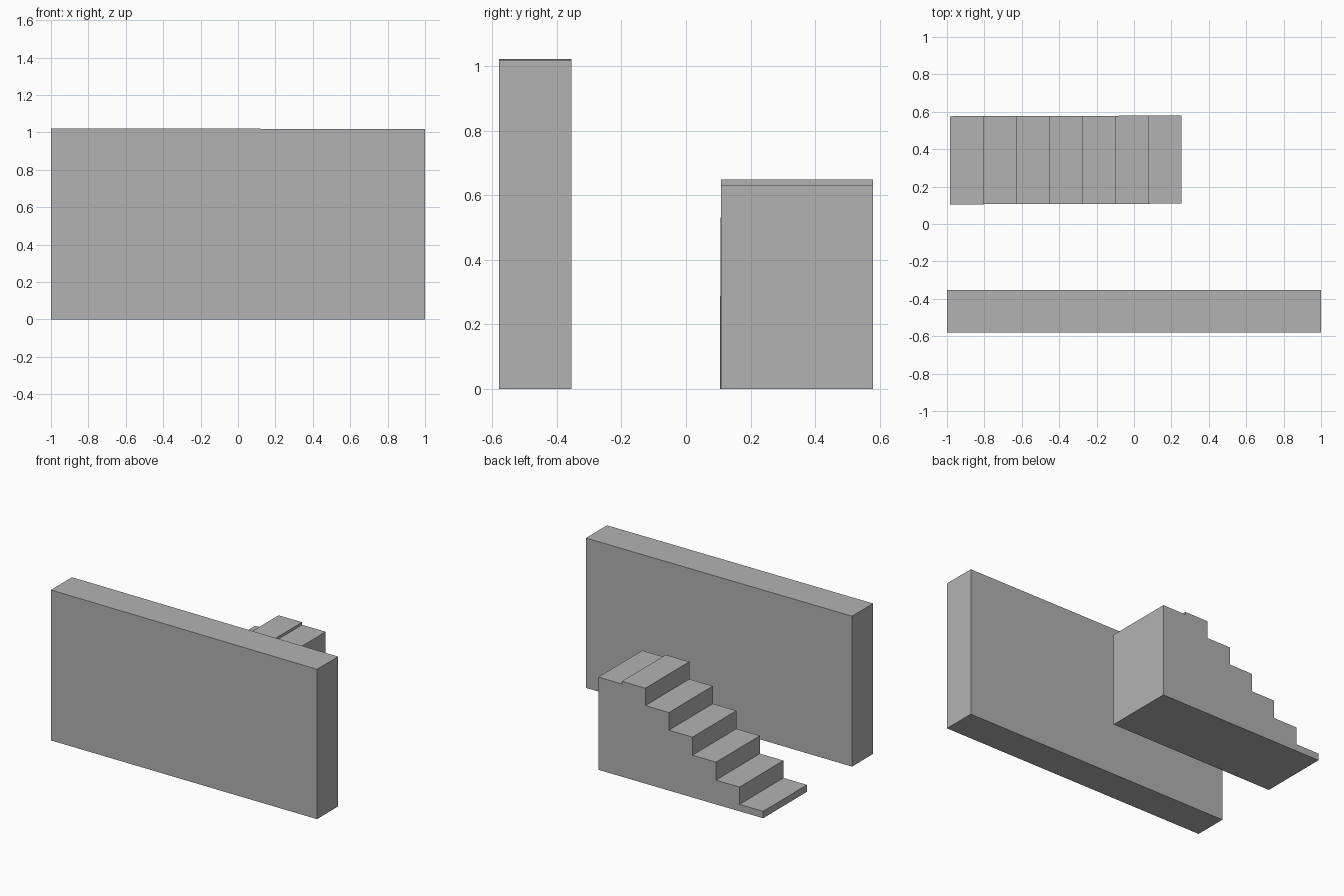
import bpy
import bmesh

cube = bpy.data.objects.get("Cube")
if cube:
    bpy.data.objects.remove(cube, do_unlink=True)

# Single plain grey
grey = bpy.data.materials.new("plain_grey")
grey.use_nodes = True
colour = (0.448, 0.448, 0.448, 1)
grey.diffuse_color = colour
grey.node_tree.nodes["Principled BSDF"].inputs["Base Color"].default_value = colour


def extrude_profile(name, profile, y_front, y_back, skew=0.0):
    """Solid from an x-z outline, extruded along y with a slight plan skew."""
    bm = bmesh.new()
    face = bm.faces.new([bm.verts.new((x, y_front + skew * x, z)) for x, z in profile])
    result = bmesh.ops.extrude_face_region(bm, geom=[face])
    moved = [g for g in result["geom"] if isinstance(g, bmesh.types.BMVert)]
    bmesh.ops.translate(bm, verts=moved, vec=(0, y_back - y_front, 0))
    bmesh.ops.recalc_face_normals(bm, faces=bm.faces)
    mesh = bpy.data.meshes.new(name)
    bm.to_mesh(mesh)
    bm.free()
    mesh.materials.append(grey)
    obj = bpy.data.objects.new(name, mesh)
    bpy.context.collection.objects.link(obj)
    return obj


# Long wall, its top very slightly out of level
extrude_profile("wall", [(-1, 0), (1, 0), (1, 1.018), (-1, 1.022)], -0.58, -0.354)

# Solid staircase climbing toward +x, with a slightly lower top landing
tread_heights = [0.047, 0.165, 0.287, 0.41, 0.53, 0.648, 0.63]
x_start, x_end = -0.983, 0.253
depth = (x_end - x_start) / len(tread_heights)
outline = [(x_end, 0), (x_start, 0)]
for i, z in enumerate(tread_heights):
    outline += [(x_start + i * depth, z), (x_start + (i + 1) * depth, z)]
extrude_profile("staircase", outline, 0.108, 0.579, skew=0.003)
